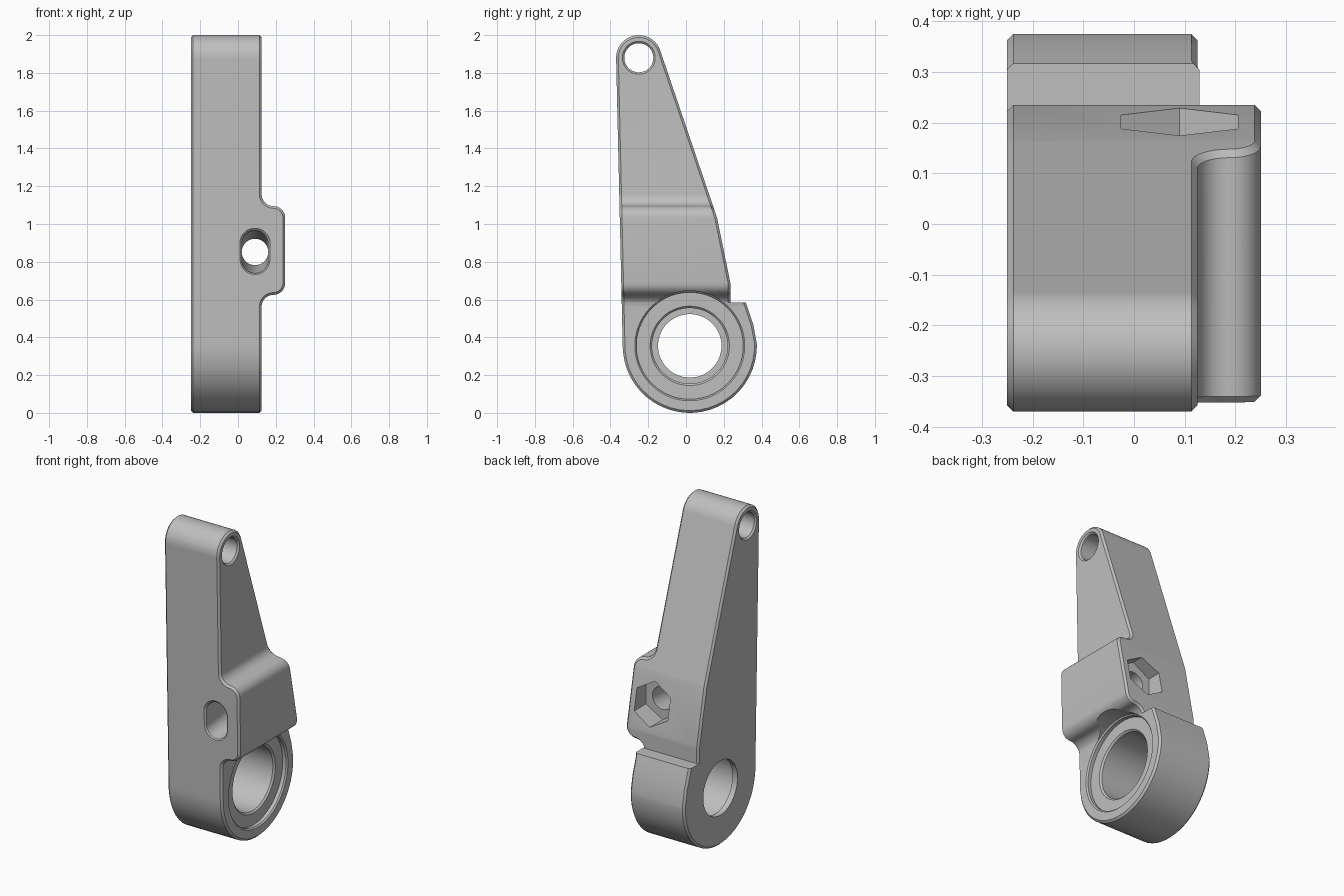
import bpy, bmesh
from math import sin, cos, pi, sqrt, radians
from mathutils import Vector

old = bpy.data.objects.get("Cube")
if old:
    bpy.data.objects.remove(old)

CH = 0.012                                   # edge chamfer
X_LEFT, X_ARM, X_PAD = -0.25, 0.125, 0.25    # side faces
BIG, BIG_R = Vector((0.02, 0.355)), 0.355    # lower eye (y, z)
TIP, TIP_R = Vector((-0.25, 1.88)), 0.12     # upper eye (y, z)
PAD_LOW, PAD_HIGH = 0.625, 1.095
STEP_Z, STEP_Y = 0.585, 0.235
FIL = (X_PAD - X_ARM) / 2

metal = bpy.data.materials.new("grey metal")
metal.use_nodes = True
metal.diffuse_color = (0.52, 0.52, 0.52, 1)
metal.node_tree.nodes["Principled BSDF"].inputs["Base Color"].default_value = (0.52, 0.52, 0.52, 1)


def make_object(name, bm):
    bmesh.ops.recalc_face_normals(bm, faces=bm.faces)
    mesh = bpy.data.meshes.new(name)
    bm.to_mesh(mesh)
    bm.free()
    mesh.materials.append(metal)
    ob = bpy.data.objects.new(name, mesh)
    bpy.context.collection.objects.link(ob)
    return ob


# Tangent directions of the arm outline around both eyes
axis = TIP - BIG
sa = (BIG_R - TIP_R) / axis.length
axis.normalize()
ca = sqrt(1 - sa * sa)
perp = Vector((axis.y, -axis.x))
NORMAL = {1: axis * sa + perp * ca, -1: axis * sa - perp * ca}


def edge_point(z, side, inset, clipped):
    """Outline point (y, z) at a height on the front (-1) or back (1)."""
    n = NORMAL[side]
    low, high = BIG.y + BIG_R * n.y, TIP.y + TIP_R * n.y
    if z < low or z > high:
        c, r = (BIG, BIG_R) if z < low else (TIP, TIP_R)
        dz = z - c.y
        p = Vector((c.x + side * sqrt(max(r * r - dz * dz, 0)), z))
        p -= (p - c) / r * inset
    else:
        t = (z - low) / (high - low)
        p = (BIG + n * BIG_R).lerp(TIP + n * TIP_R, t)
        if z < 0.5 or z > 1.8:
            p -= n * inset
        else:
            p.x -= inset / n.x
    if clipped and side > 0:
        p.x = min(p.x, STEP_Y - inset)
    return p


# Height levels: (z, x of right face, profile normal x, profile normal z)
levels = []
steps = 24
for i in range(steps):
    a = radians(2) + i / steps * pi
    if a < radians(95):
        levels.append((BIG.y - BIG_R * cos(a), X_ARM, 1, 0))
for side in (-1, 1):
    for c, r in ((BIG, BIG_R), (TIP, TIP_R)):
        levels.append((c.y + r * NORMAL[side].y, X_ARM, 1, 0))
for i in range(13):
    a = radians(88) * i / 12
    levels.append((TIP.y + TIP_R * sin(a) + 0.0001, X_ARM, 1, 0))
mid = X_ARM + FIL
fillet = []
for i in range(9):
    a = pi / 2 * i / 8
    fillet.append((PAD_LOW - FIL + FIL * sin(a), mid - FIL * cos(a), cos(a), -sin(a)))
    if i:
        fillet.append((PAD_LOW + FIL - FIL * cos(a), mid + FIL * sin(a), sin(a), -cos(a)))
levels += fillet
levels += [(PAD_LOW + PAD_HIGH - z, x, nx, -nz) for z, x, nx, nz in fillet]
step_x = mid - sqrt(FIL ** 2 - (STEP_Z - PAD_LOW + FIL) ** 2)
levels += [(STEP_Z, step_x, 1, 0), (STEP_Z + 0.0001, step_x, 1, 0)]
levels.sort(key=lambda v: (v[0], v[1] if v[0] < 0.86 else -v[1]))

# Arm body: four outline loops joined by strips, closed by stepped caps
bm = bmesh.new()
loops = [[], [], [], []]
for side in (-1, 1):
    halves = [[], [], [], []]
    for z, x, nx, nz in levels:
        clip = z > STEP_Z + 0.00005
        inner = edge_point(z, side, CH, clip)
        outer = edge_point(z, side, 0, clip)
        right = edge_point(z - CH * nz, side, 0, clip)
        for half, px, p in zip(halves, (X_LEFT, X_LEFT + CH, x - CH * nx, x),
                               (inner, outer, right, inner)):
            half.append(bm.verts.new((px, p.x, p.y)))
    for k in range(4):
        loops[k] += halves[k] if side < 0 else halves[k][::-1]
count = len(loops[0])
for a, b in zip(loops, loops[1:]):
    for i in range(count):
        j = (i + 1) % count
        bm.faces.new((a[i], a[j], b[j], b[i]))
for loop in (loops[0], loops[3]):
    for i in range(len(levels) - 1):
        bm.faces.new((loop[i], loop[i + 1], loop[count - 2 - i], loop[count - 1 - i]))
bmesh.ops.remove_doubles(bm, verts=bm.verts, dist=0.00002)
arm = make_object("clamp_arm", bm)


def cut(name, along_x, u0, v0, rings, sides=64):
    """Subtract a lofted hole; rings are (position, radius, upright stretch)."""
    bm = bmesh.new()
    made = []
    for pos, r, stretch in rings:
        ring = []
        for k in range(sides):
            a = (k + 0.5) * 2 * pi / sides
            u = u0 + r * cos(a)
            v = v0 + r * sin(a) + (stretch if sin(a) > 0 else -stretch)
            ring.append(bm.verts.new((pos, u, v) if along_x else (u, pos, v)))
        made.append(ring)
    for a, b in zip(made, made[1:]):
        for k in range(sides):
            j = (k + 1) % sides
            bm.faces.new((a[k], a[j], b[j], b[k]))
    bm.faces.new(made[0])
    bm.faces.new(made[-1])
    cutter = make_object(name, bm)
    cutter.hide_render = True
    mod = arm.modifiers.new(name, "BOOLEAN")
    mod.operation, mod.solver, mod.object = "DIFFERENCE", "EXACT", cutter
    bpy.context.view_layer.objects.active = arm
    bpy.ops.object.modifier_apply(modifier=name)
    bpy.data.objects.remove(cutter)


# Lower bore with retaining lip and shallow round recess
cut("bore_cutter", True, BIG.x, BIG.y, [
    (-0.3, 0.168, 0), (-0.215, 0.168, 0), (-0.215, 0.2, 0), (0.085, 0.2, 0),
    (0.095, 0.21, 0), (0.095, 0.283, 0), (0.117, 0.283, 0), (0.125, 0.291, 0),
    (0.4, 0.291, 0)], 72)

# Upper pivot hole, chamfered on both sides
cut("pivot_cutter", True, TIP.x, TIP.y, [
    (-0.3, 0.137, 0), (-0.24, 0.077, 0), (0.115, 0.077, 0), (0.175, 0.137, 0)], 48)

# Bolt hole flaring to an upright slot at the front
cut("bolt_cutter", False, 0.09, 0.852, [
    (-0.4, 0.133, 0.043), (-0.337, 0.07, 0.043), (0.08, 0.07, 0), (0.3, 0.07, 0)], 48)

# Hexagonal nut pocket at the back
cut("nut_cutter", False, 0.09, 0.852, [(0.1, 0.133, 0), (0.4, 0.133, 0)], 6)

bpy.ops.object.select_all(action="DESELECT")
arm.select_set(True)
bpy.context.view_layer.objects.active = arm
bpy.ops.object.shade_smooth_by_angle(angle=radians(25))
